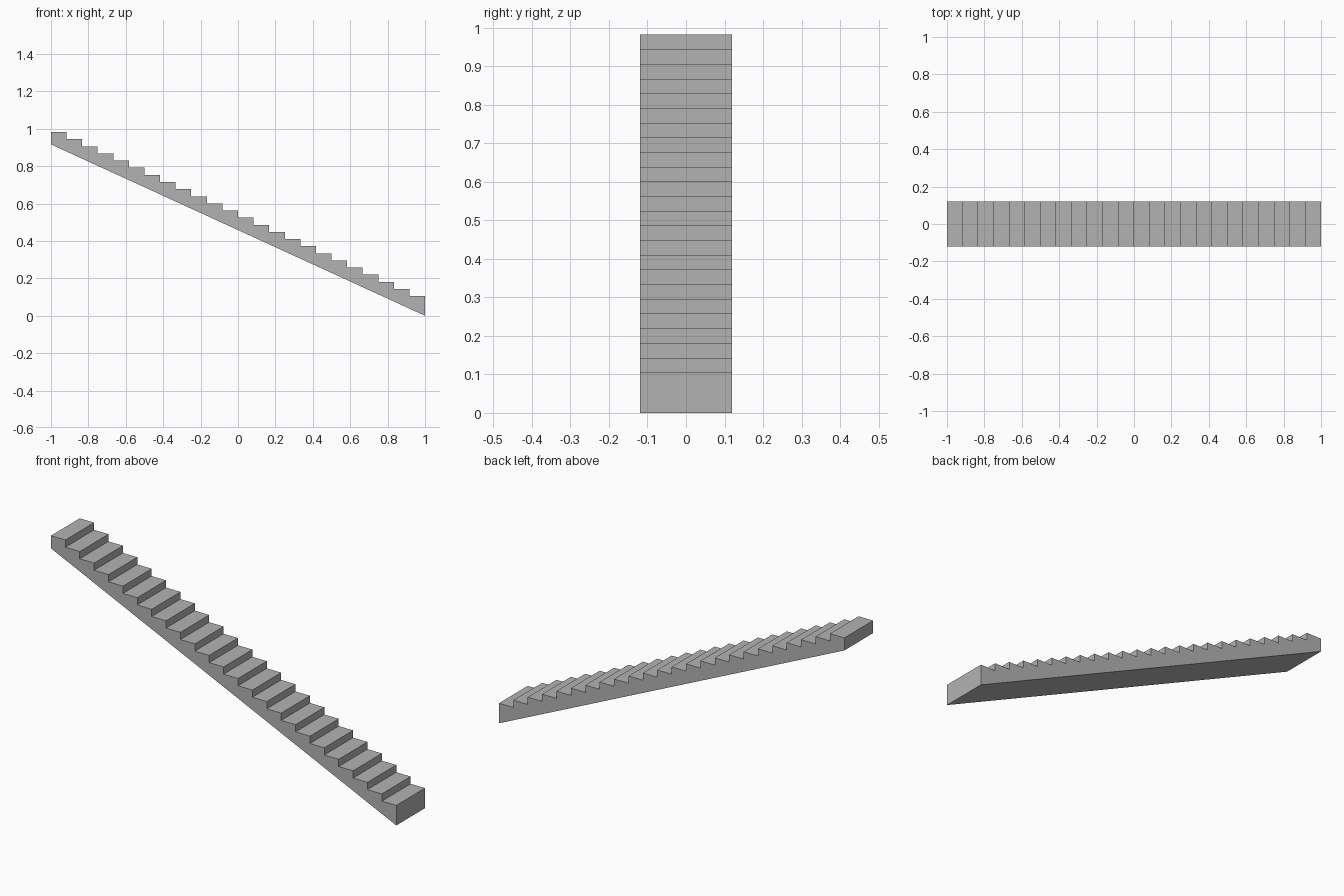
import bpy
import bmesh

if "Cube" in bpy.data.objects:
    bpy.data.objects.remove(bpy.data.objects["Cube"], do_unlink=True)

STEPS = 24
LENGTH, WIDTH = 2.0, 0.238
TOP, FIRST_TREAD, UNDERSIDE = 0.982, 0.105, 0.916
TREAD = LENGTH / STEPS
RISE = (TOP - FIRST_TREAD) / (STEPS - 1)


def flat_material(name, rgb):
    mat = bpy.data.materials.new(name)
    mat.use_nodes = True
    colour = (*rgb, 1.0)
    mat.diffuse_color = colour
    mat.node_tree.nodes["Principled BSDF"].inputs["Base Color"].default_value = colour
    return mat


# Side profile: sloping underside, then the steps climbing towards -x
profile = [(-LENGTH / 2, UNDERSIDE), (LENGTH / 2, 0.0)]
for i in range(STEPS):
    x = LENGTH / 2 - i * TREAD
    z = FIRST_TREAD + i * RISE
    profile += [(x, z), (x - TREAD, z)]

# Extrude the profile across the width of the flight
bm = bmesh.new()
side = bm.faces.new([bm.verts.new((x, -WIDTH / 2, z)) for x, z in profile])
extruded = bmesh.ops.extrude_face_region(bm, geom=[side], use_keep_orig=True)
moved = [v for v in extruded["geom"] if isinstance(v, bmesh.types.BMVert)]
bmesh.ops.translate(bm, verts=moved, vec=(0, WIDTH, 0))
bmesh.ops.recalc_face_normals(bm, faces=bm.faces)

mesh = bpy.data.meshes.new("stair_flight")
bm.to_mesh(mesh)
bm.free()
mesh.materials.append(flat_material("concrete_grey", (0.45, 0.45, 0.45)))
stairs = bpy.data.objects.new("stair_flight", mesh)
bpy.context.collection.objects.link(stairs)
